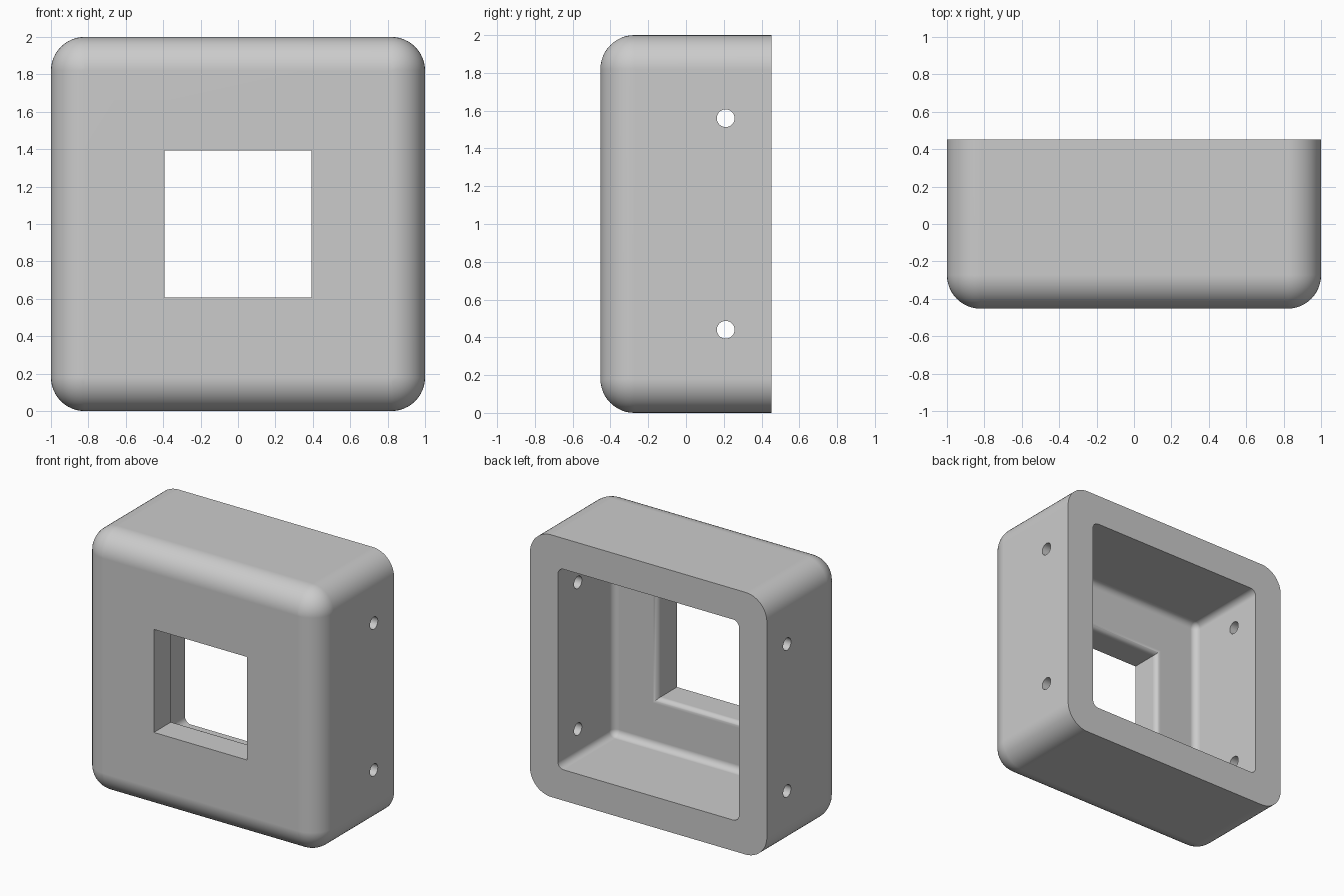
import bpy, bmesh
from math import sin, cos, pi

old = bpy.data.objects.get("Cube")
if old:
    bpy.data.objects.remove(old, do_unlink=True)

FRONT, BACK = -0.453, 0.453      # depth range
OUTER_R = 0.18                   # outer edge rounding
INNER = 0.765                    # cavity half width
FLOOR = FRONT + 0.235            # inner face of the front wall
FILLET = 0.05                    # cavity rounding
WINDOW, LIP = 0.393, 0.04        # window half width and inner lip rounding
STEPS = 12

# Material
grey = bpy.data.materials.new("light_grey")
grey.use_nodes = True
grey.diffuse_color = (0.6, 0.6, 0.6, 1)
grey.node_tree.nodes["Principled BSDF"].inputs["Base Color"].default_value = (0.6, 0.6, 0.6, 1)


def ring(bm, y, half, radius):
    """Rounded square across the depth axis; radius 0 gives sharp corners."""
    verts = []
    for corner in range(4):
        for i in range(STEPS + 1):
            a = (corner + i / STEPS) * pi / 2
            sx = 1 if corner in (0, 3) else -1
            sz = 1 if corner in (0, 1) else -1
            c = half - radius
            verts.append(bm.verts.new((sx * c + radius * cos(a), y,
                                       1 + sz * c + radius * sin(a))))
    return verts


# Section: depth, half width, corner radius, going round the wall
arc = [i / STEPS * pi / 2 for i in range(STEPS + 1)]
section = [(FRONT, WINDOW, 0)]
section += [(FRONT + OUTER_R * (1 - cos(a)), 1 - OUTER_R * (1 - sin(a)), OUTER_R * sin(a))
            for a in arc]
section += [(BACK, 1, OUTER_R), (BACK, INNER, FILLET)]
section += [(FLOOR + FILLET * (1 - sin(a)), INNER - FILLET * (1 - cos(a)), FILLET * cos(a))
            for a in arc]
section += [(FLOOR - LIP * (1 - cos(a)), WINDOW + LIP * (1 - sin(a)), 0) for a in arc]

# Housing body as one closed loft
bm = bmesh.new()
rings = [ring(bm, *s) for s in section]
for r0, r1 in zip(rings, rings[1:] + rings[:1]):
    n = len(r0)
    for i in range(n):
        j = (i + 1) % n
        bm.faces.new((r0[i], r0[j], r1[j], r1[i]))
bmesh.ops.remove_doubles(bm, verts=bm.verts, dist=1e-5)
bmesh.ops.recalc_face_normals(bm, faces=bm.faces)
mesh = bpy.data.meshes.new("housing")
bm.to_mesh(mesh)
bm.free()
housing = bpy.data.objects.new("housing", mesh)
bpy.context.collection.objects.link(housing)
mesh.materials.append(grey)

# Screw holes through both side walls
bpy.ops.object.select_all(action="DESELECT")
bpy.context.view_layer.objects.active = housing
for z in (0.44, 1.56):
    bpy.ops.mesh.primitive_cylinder_add(vertices=32, radius=0.047, depth=3,
                                        location=(0, 0.21, z), rotation=(0, pi / 2, 0))
    cutter = bpy.context.object
    cutter.name = "screw_hole_cutter"
    cutter.hide_render = True
    cutter.data.materials.append(grey)
    cut = housing.modifiers.new("screw_holes", "BOOLEAN")
    cut.operation, cut.solver, cut.object = "DIFFERENCE", "EXACT", cutter
    bpy.context.view_layer.objects.active = housing
    bpy.ops.object.modifier_apply(modifier=cut.name)
    bpy.data.objects.remove(cutter, do_unlink=True)

# Smooth rounding, crisp edges
housing.select_set(True)
bpy.context.view_layer.objects.active = housing
bpy.ops.object.shade_smooth_by_angle(angle=pi / 6)
weighted = housing.modifiers.new("even_shading", "WEIGHTED_NORMAL")
weighted.keep_sharp = True
